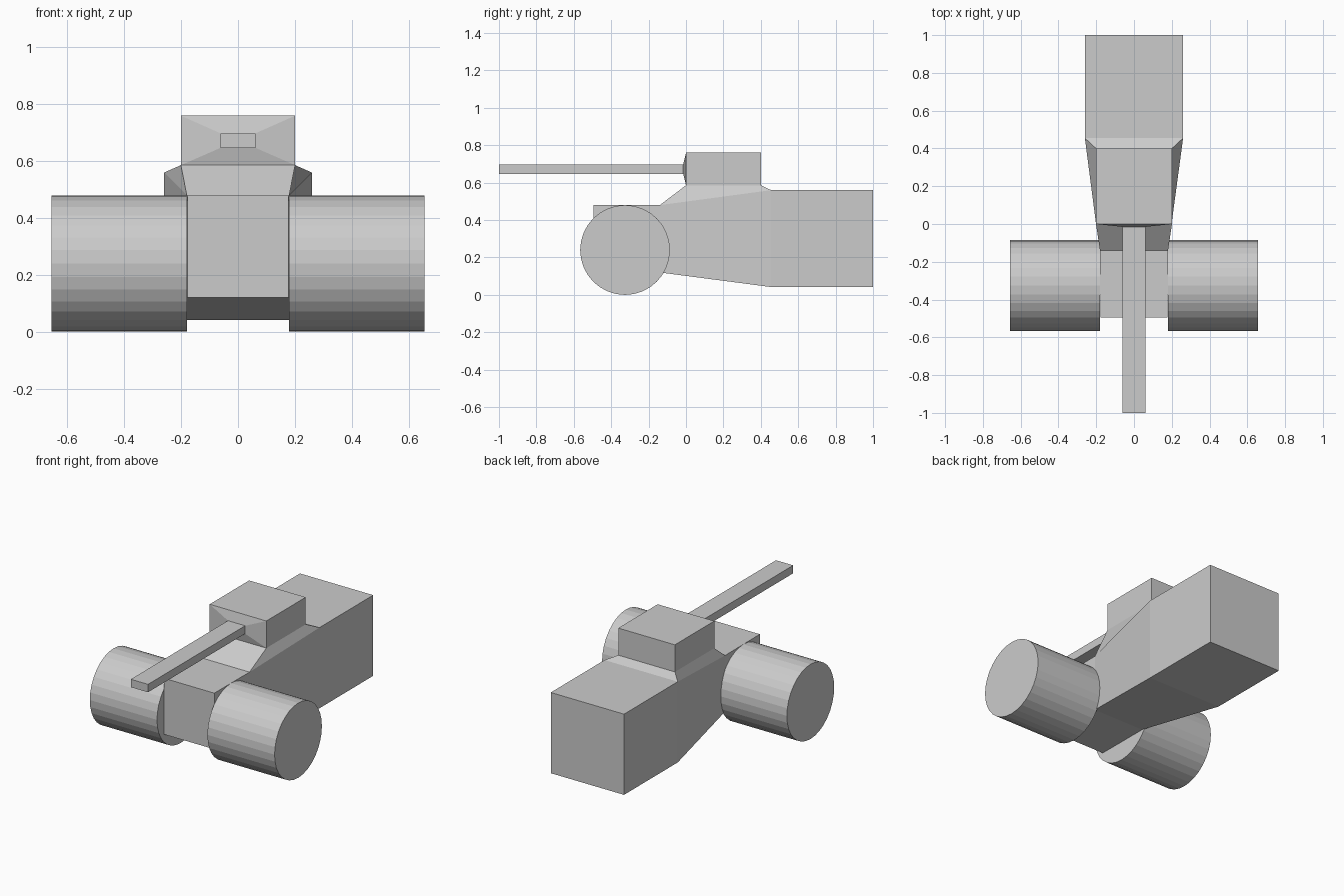
import bpy, bmesh, math
from mathutils import Matrix

if "Cube" in bpy.data.objects:
    bpy.data.objects.remove(bpy.data.objects["Cube"])


def finish(name, bm):
    bmesh.ops.recalc_face_normals(bm, faces=bm.faces)
    mesh = bpy.data.meshes.new(name)
    bm.to_mesh(mesh)
    bm.free()
    obj = bpy.data.objects.new(name, mesh)
    bpy.context.collection.objects.link(obj)
    return obj


def bridge(bm, a, b, sides=range(4)):
    for i in sides:
        j = (i + 1) % 4
        bm.faces.new((a[i], a[j], b[j], b[i]))


def ring_xz(bm, y, w, z0, z1):
    # corners: bottom left, bottom right, top right, top left
    return [bm.verts.new(p) for p in
            ((-w, y, z0), (w, y, z0), (w, y, z1), (-w, y, z1))]


def ring_xy(bm, z, w, y0, y1):
    return [bm.verts.new(p) for p in
            ((-w, y0, z), (w, y0, z), (w, y1, z), (-w, y1, z))]


bm = bmesh.new()

# Hull: nose, taper and rear box
nose = ring_xz(bm, -0.495, 0.178, 0.12, 0.48)
neck = ring_xz(bm, -0.14, 0.18, 0.12, 0.48)
rear = ring_xz(bm, 0.455, 0.26, 0.042, 0.56)
tail = ring_xz(bm, 1.0, 0.26, 0.042, 0.56)
bm.faces.new(nose)
bm.faces.new(tail)
bridge(bm, nose, neck)
bridge(bm, neck, rear, (0, 1, 3))
bridge(bm, rear, tail)

# Raised skirt and turret growing out of the tapered top
deck = [neck[3], neck[2], rear[2], rear[3]]
base = ring_xy(bm, 0.586, 0.201, 0.0, 0.4)
roof = ring_xy(bm, 0.76, 0.201, 0.0, 0.4)
bridge(bm, deck, base)
bridge(bm, base, roof, (1, 2, 3))
bm.faces.new(roof)

# Barrel drawn out of the turret front
front = [base[0], base[1], roof[1], roof[0]]
root = ring_xz(bm, -0.015, 0.061, 0.647, 0.698)
tip = ring_xz(bm, -1.0, 0.061, 0.647, 0.698)
bridge(bm, front, root)
bridge(bm, root, tip)
bm.faces.new(tip)
finish("hull_with_turret", bm)

# Wide drum wheels on both sides of the nose
for side, sign in (("left", -1), ("right", 1)):
    bm = bmesh.new()
    bmesh.ops.create_cone(bm, cap_ends=True, segments=32, radius1=0.24,
                          radius2=0.24, depth=0.477,
                          matrix=Matrix.Rotation(math.pi / 2, 4, 'Y'))
    wheel = finish(side + "_wheel", bm)
    wheel.location = (sign * 0.4175, -0.326, 0.24)
